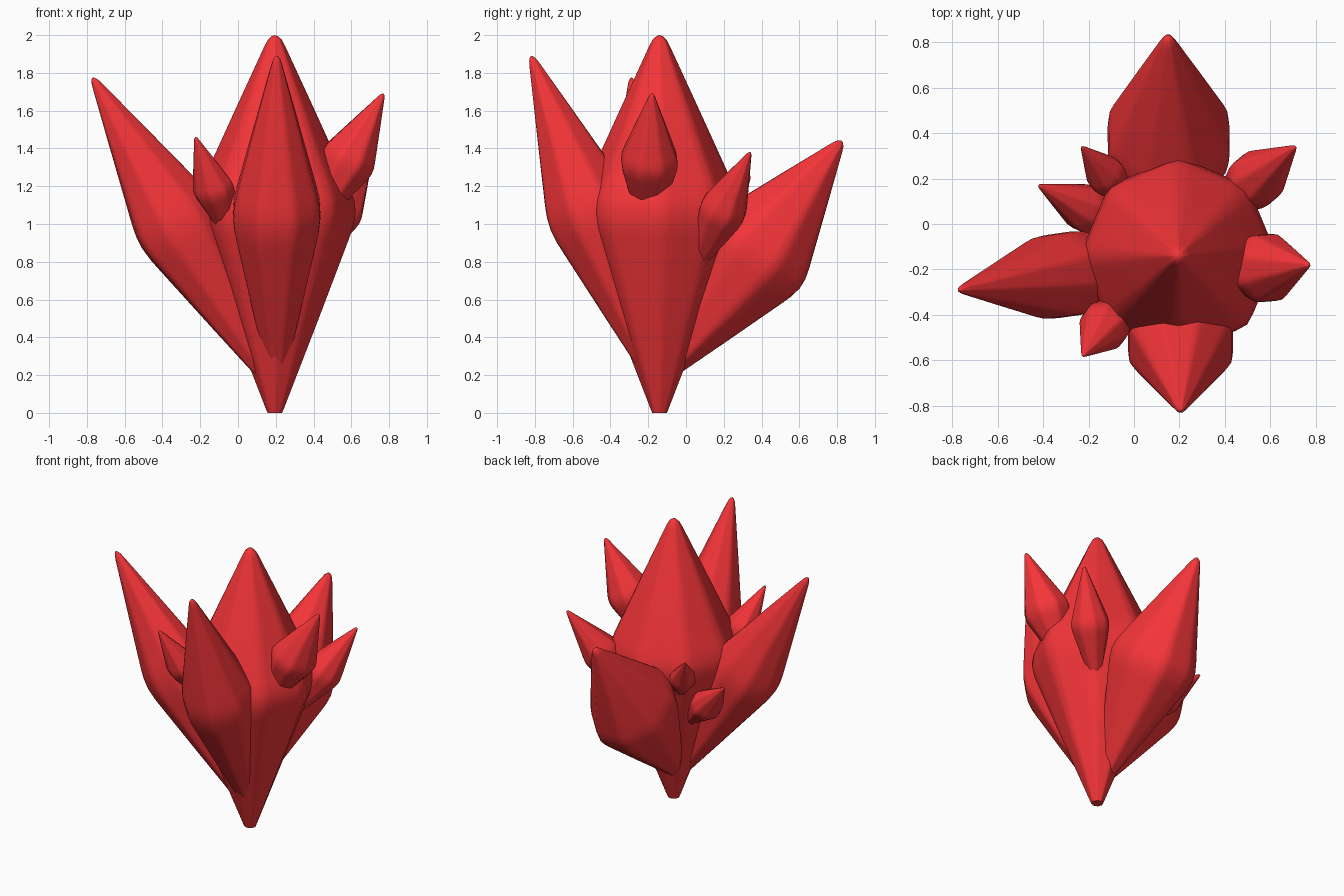
import bpy, bmesh, math
from mathutils import Vector

if "Cube" in bpy.data.objects:
    bpy.data.objects.remove(bpy.data.objects["Cube"])

red = bpy.data.materials.new("red_crystal")
red.diffuse_color = (0.9, 0.035, 0.04, 1)
red.use_nodes = True
red.node_tree.nodes["Principled BSDF"].inputs["Base Color"].default_value = red.diffuse_color

# (fraction of length, fraction of radius): tapered root, soft shoulder, blunt tip
PROFILE = [(0, 0.09), (0.01, 0.11), (0.24, 0.525), (0.46, 0.915), (0.49, 0.965),
           (0.53, 1.0), (0.565, 0.98), (0.6, 0.92), (0.8, 0.495), (0.97, 0.13),
           (0.988, 0.085), (0.997, 0.04)]
SEG = 48


def facet(a):
    """Radius of an eight-sided section with softened corners."""
    step = math.pi / 4
    r = math.cos(step / 2) / math.cos(a % step - step / 2)
    return min(r, 0.985)


def crystal(name, base, tip, radial, side, turn=math.pi / 8):
    base, tip = Vector(base), Vector(tip)
    axis = (tip - base).normalized()
    # u spreads away from the cluster's middle, v runs sideways
    v = Vector((0, 0, 1)).cross(axis)
    v = v.normalized() if v.length > 1e-4 else Vector((0, 1, 0))
    u = v.cross(axis)
    bm = bmesh.new()
    rings = []
    for t, k in PROFILE:
        ring = []
        for i in range(SEG):
            a = 2 * math.pi * i / SEG
            r = k * facet(a + turn)
            ring.append(bm.verts.new(base.lerp(tip, t)
                        + u * (radial * r * math.cos(a)) + v * (side * r * math.sin(a))))
        rings.append(ring)
    for lo, hi in zip(rings, rings[1:]):
        for i in range(SEG):
            j = (i + 1) % SEG
            bm.faces.new((lo[i], lo[j], hi[j], hi[i]))
    bm.faces.new(rings[0])
    top = bm.verts.new(tip)
    for i in range(SEG):
        bm.faces.new((rings[-1][i], rings[-1][(i + 1) % SEG], top))
    bmesh.ops.recalc_face_normals(bm, faces=bm.faces)
    for f in bm.faces:
        f.smooth = len(f.verts) < 5
    me = bpy.data.meshes.new(name)
    bm.to_mesh(me)
    bm.free()
    me.materials.append(red)
    ob = bpy.data.objects.new(name, me)
    bpy.context.collection.objects.link(ob)


# central crystal
crystal("main_crystal", (0.195, -0.14, 0), (0.195, -0.14, 2.0), 0.435, 0.435, 0)

# three large crystals leaning out from the root
crystal("left_crystal", (0.21, -0.15, 0.1), (-0.77, -0.29, 1.775), 0.245, 0.2)
crystal("front_crystal", (0.205, -0.14, 0.1), (0.205, -0.82, 1.89), 0.25, 0.25)
crystal("back_crystal", (0.155, -0.15, 0.16), (0.15, 0.825, 1.44), 0.32, 0.29)

# small crystals growing from the sides
crystal("right_shard", (0.36, -0.21, 0.92), (0.77, -0.18, 1.69), 0.155, 0.16)
crystal("front_left_shard", (-0.02, -0.3, 0.87), (-0.225, -0.58, 1.46), 0.105, 0.115)
crystal("back_right_shard", (0.34, 0.03, 0.72), (0.71, 0.34, 1.38), 0.13, 0.13)
crystal("back_left_upper_shard", (0.0, 0.07, 0.85), (-0.23, 0.34, 1.255), 0.08, 0.09)
crystal("back_left_lower_shard", (0.03, -0.05, 0.6), (-0.42, 0.17, 1.06), 0.105, 0.11)
